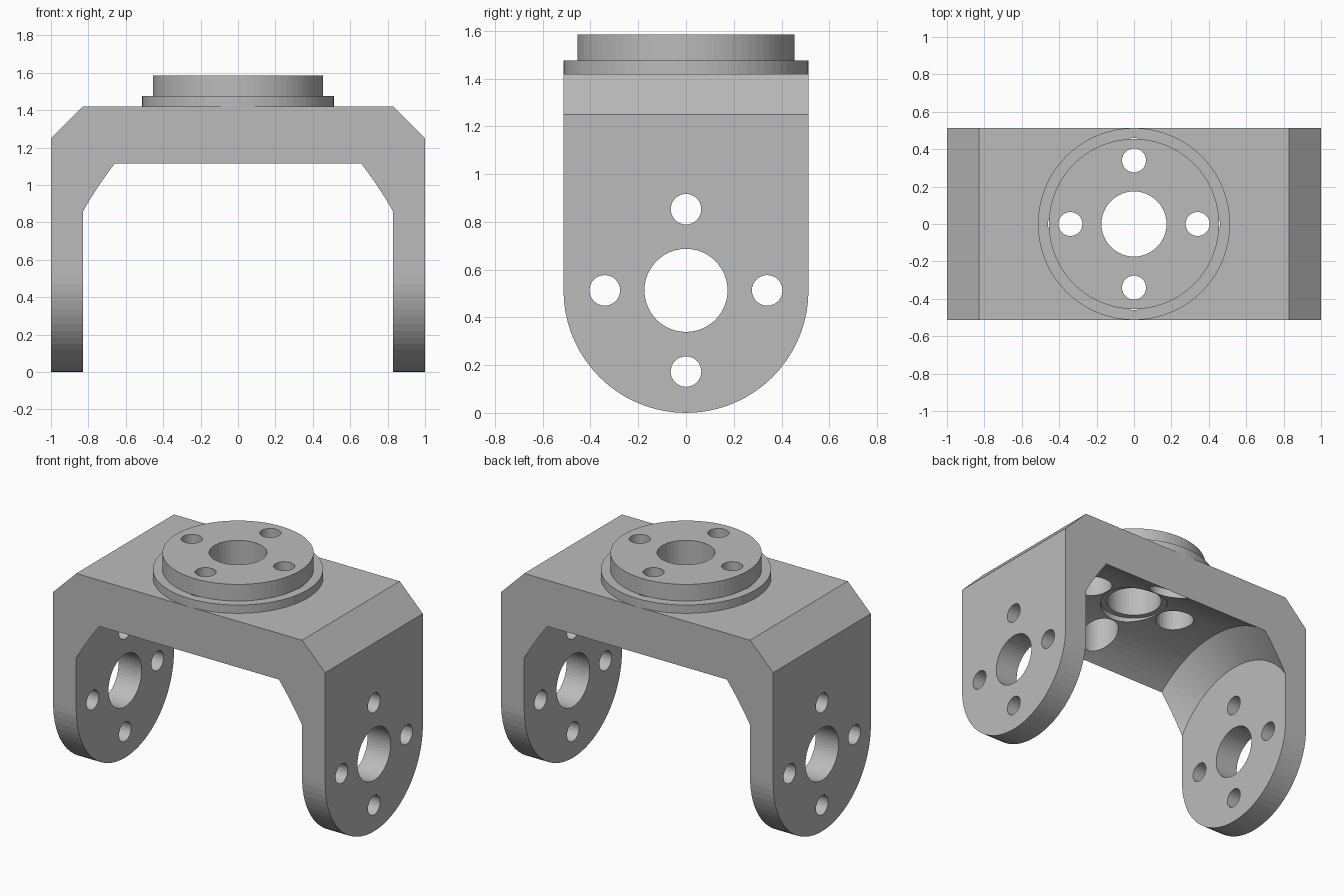
import bpy, bmesh, math
from mathutils import Matrix

default = bpy.data.objects.get("Cube")
if default:
    bpy.data.objects.remove(default, do_unlink=True)

grey = bpy.data.materials.new("plain_grey")
grey.use_nodes = True
grey.diffuse_color = (0.5, 0.5, 0.5, 1)
grey.node_tree.nodes["Principled BSDF"].inputs["Base Color"].default_value = (0.5, 0.5, 0.5, 1)

R = 0.513            # leg tip radius, half depth and pivot height
DECK = 1.42          # top of the bridge
INNER = 0.83         # inner face of the legs
BOLT = 0.34          # bolt circle radius
BOLT_R, BORE_R = 0.064, 0.174
ALONG_X = Matrix.Translation((0, 0, R)) @ Matrix.Rotation(math.pi / 2, 4, 'Y')


def finish(name, bm):
    bmesh.ops.recalc_face_normals(bm, faces=bm.faces)
    mesh = bpy.data.meshes.new(name)
    bm.to_mesh(mesh)
    bm.free()
    mesh.materials.append(grey)
    obj = bpy.data.objects.new(name, mesh)
    bpy.context.collection.objects.link(obj)
    return obj


def prism(name, points, direction):
    """Extrude a closed outline of 3D points along a direction."""
    bm = bmesh.new()
    face = bm.faces.new([bm.verts.new(p) for p in points])
    grown = bmesh.ops.extrude_face_region(bm, geom=[face])
    verts = [g for g in grown["geom"] if isinstance(g, bmesh.types.BMVert)]
    bmesh.ops.translate(bm, verts=verts, vec=direction)
    return finish(name, bm)


def lathe(name, profile, matrix=Matrix(), sides=64):
    """Turn a (radius, height) profile into a capped solid."""
    bm = bmesh.new()
    rings = []
    for r, h in profile:
        ring = []
        for i in range(sides):
            a = math.tau * i / sides
            ring.append(bm.verts.new(matrix @ Matrix.Rotation(a, 4, 'Z') @ Matrix.Translation((r, 0, h)).to_translation()))
        rings.append(ring)
    for low, high in zip(rings, rings[1:]):
        for i in range(sides):
            j = (i + 1) % sides
            bm.faces.new((low[i], low[j], high[j], high[i]))
    bm.faces.new(rings[0])
    bm.faces.new(rings[-1])
    return finish(name, bm)


def boolean(obj, cutter, operation='DIFFERENCE'):
    mod = obj.modifiers.new("cut", 'BOOLEAN')
    mod.operation = operation
    mod.solver = 'EXACT'
    mod.object = cutter
    bpy.context.view_layer.objects.active = obj
    bpy.ops.object.modifier_apply(modifier=mod.name)


def discard(cutters):
    for cutter in cutters:
        bpy.data.objects.remove(cutter, do_unlink=True)


def bolt_spots():
    for k in range(4):
        yield BOLT * math.cos(k * math.pi / 2), BOLT * math.sin(k * math.pi / 2)


# Bracket: side outline with rounded feet, full width
steps = 36
outline = [(-1, R, DECK), (-1, -R, DECK)]
for i in range(steps + 1):
    a = math.pi + math.pi * i / steps
    outline.append((-1, R * math.cos(a), R + R * math.sin(a)))
bracket = prism("yoke_bracket", outline, (2, 0, 0))

# Chamfered shoulders
front = [(-1.1, -1, -0.2), (1.1, -1, -0.2), (1.1, -1, 1.15), (1, -1, 1.25),
         (INNER, -1, DECK), (INNER - 0.1, -1, DECK + 0.1),
         (0.1 - INNER, -1, DECK + 0.1), (-INNER, -1, DECK), (-1, -1, 1.25), (-1.1, -1, 1.15)]
shoulders = prism("shoulder_cutter", front, (0, 2, 0))
boolean(bracket, shoulders, 'INTERSECT')

# Turned cavity between the legs, with conical ends
cavity = lathe("cavity_cutter", [(0.617, -INNER), (0.79, -0.66), (0.79, 0.66), (0.617, INNER)],
               ALONG_X, sides=128)
boolean(bracket, cavity)
discard([shoulders, cavity])

# Turned mounting flange on the deck
flange = lathe("mounting_flange", [(R, DECK), (R, 1.475), (0.455, 1.475), (0.455, 1.585)], sides=72)

# Pivot bore and bolt holes through both legs
cutters = [lathe("leg_bore", [(BORE_R, -1.2), (BORE_R, 1.2)], ALONG_X, 48)]
for u, v in bolt_spots():
    cutters.append(lathe("leg_bolt", [(BOLT_R, -1.2), (BOLT_R, 1.2)],
                         ALONG_X @ Matrix.Translation((u, v, 0)), 32))
for cutter in cutters:
    boolean(bracket, cutter)
discard(cutters)

# Centre bore with spot face, and counterbored bolt holes through the deck
cutters = [lathe("deck_bore", [(0.213, 1), (0.213, 1.31), (BORE_R, 1.31), (BORE_R, 1.8)], sides=48)]
for u, v in bolt_spots():
    cutters.append(lathe("deck_bolt", [(0.12, 1), (0.12, 1.475), (BOLT_R, 1.475), (BOLT_R, 1.8)],
                         Matrix.Translation((u, v, 0)), 32))
for cutter in cutters:
    boolean(bracket, cutter)
    boolean(flange, cutter)
discard(cutters)
